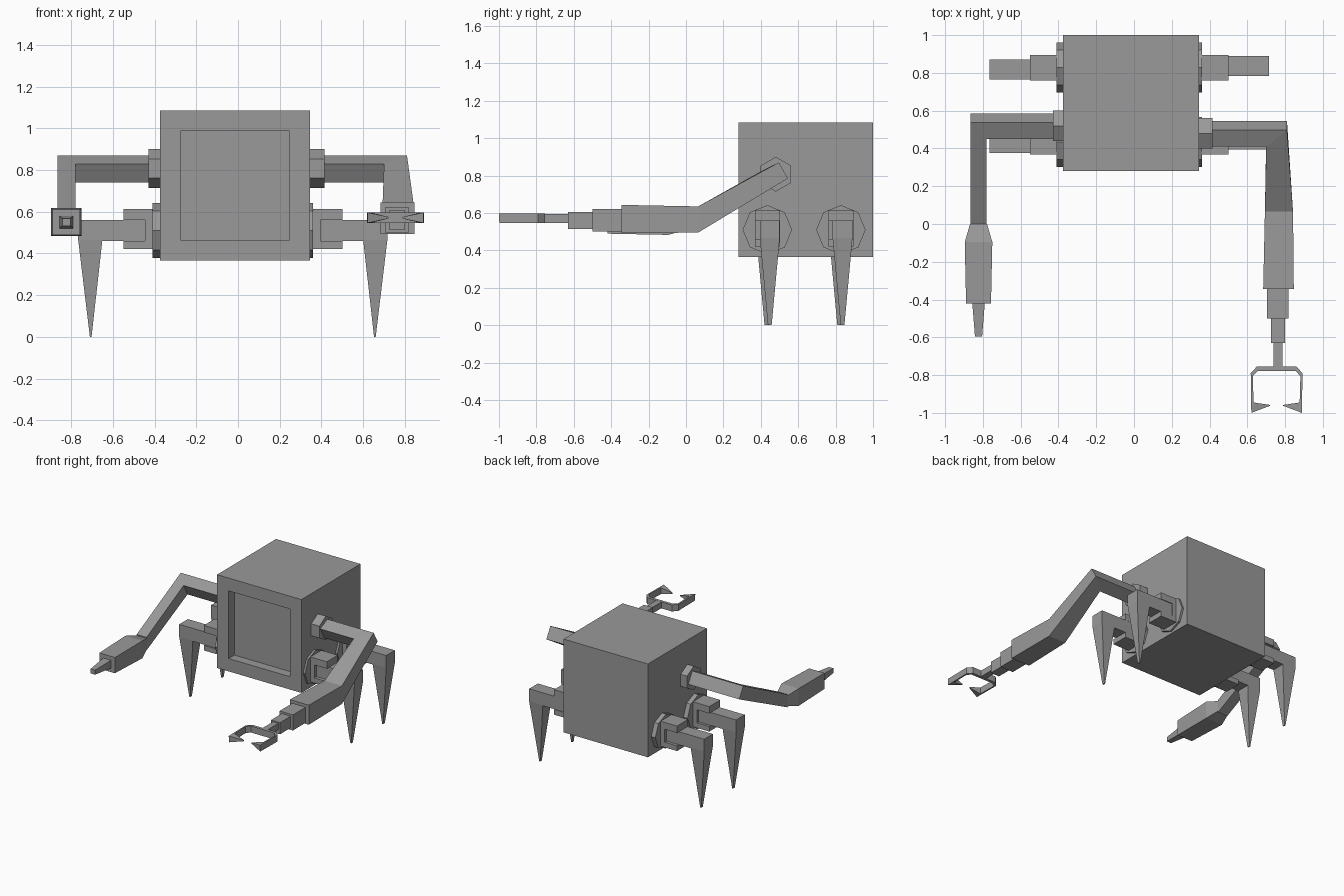
import bpy, bmesh, math

if "Cube" in bpy.data.objects:
    bpy.data.objects.remove(bpy.data.objects["Cube"])

grey = bpy.data.materials.new("robot_grey")
grey.diffuse_color = (0.32, 0.32, 0.32, 1)
grey.use_nodes = True
grey.node_tree.nodes["Principled BSDF"].inputs["Base Color"].default_value = grey.diffuse_color


def finish(name, bm):
    bmesh.ops.recalc_face_normals(bm, faces=bm.faces)
    mesh = bpy.data.meshes.new(name)
    bm.to_mesh(mesh)
    bm.free()
    mesh.materials.append(grey)
    ob = bpy.data.objects.new(name, mesh)
    bpy.context.collection.objects.link(ob)
    return ob


def loft(name, sections):
    """Skin a list of matching rings and cap both ends."""
    bm = bmesh.new()
    rings = [[bm.verts.new(p) for p in s] for s in sections]
    n = len(rings[0])
    for a, b in zip(rings, rings[1:]):
        for i in range(n):
            j = (i + 1) % n
            bm.faces.new((a[i], a[j], b[j], b[i]))
    bm.faces.new(rings[0])
    bm.faces.new(rings[-1])
    return finish(name, bm)


def rect_y(y, x0, x1, z0, z1):
    """Rectangle facing along y, ordered x0 top, x0 bottom, x1 bottom, x1 top."""
    return [(x0, y, z1), (x0, y, z0), (x1, y, z0), (x1, y, z1)]


def rect_z(z, x, y, hx, hy):
    return [(x - hx, y - hy, z), (x + hx, y - hy, z), (x + hx, y + hy, z), (x - hx, y + hy, z)]


def box(name, x0, x1, y0, y1, z0, z1):
    return loft(name, [rect_y(y0, x0, x1, z0, z1), rect_y(y1, x0, x1, z0, z1)])


def disc_x(name, x0, x1, y, z, r, sides):
    """Prism along x with a corner pointing up."""
    ring = [(y + r * math.sin(math.tau * i / sides), z + r * math.cos(math.tau * i / sides))
            for i in range(sides)]
    return loft(name, [[(x, a, b) for a, b in ring] for x in (x0, x1)])


# Cube body with a recessed front panel
body = box("body", -0.375, 0.345, 0.28, 1.0, 0.365, 1.085)
bm = bmesh.new()
bm.from_mesh(body.data)
front = [f for f in bm.faces if f.normal.y < -0.9]
bmesh.ops.inset_region(bm, faces=front, thickness=0.14)
inner = [f for f in bm.faces if f.normal.y < -0.9 and abs(f.calc_center_median().x + 0.015) < 0.01
         and abs(f.calc_center_median().z - 0.725) < 0.01]
pit = bmesh.ops.extrude_face_region(bm, geom=inner)
bmesh.ops.translate(bm, vec=(0, 0.07, 0), verts=[v for v in pit["geom"] if isinstance(v, bmesh.types.BMVert)])
bmesh.ops.delete(bm, geom=[f for f in inner if f.is_valid], context='FACES_ONLY')
bm.to_mesh(body.data)
bm.free()

# Four legs: octagonal hub, fork bracket, beam and spike
MID = -0.025
for side, s in (("left", -1), ("right", 1)):
    for place, hub_y, leg_y in (("front", 0.435, 0.439), ("rear", 0.828, 0.828)):
        tag = f"{place}_{side}"
        leg_y += s * 0.009
        X = lambda v: MID + s * v
        disc_x("leg_hub_" + tag, X(0.33), X(0.385), hub_y, 0.51, 0.132, 8)
        y0, y1 = hub_y - 0.067, hub_y + 0.067
        box("fork_plate_" + tag, X(0.38), X(0.42), y0, y1, 0.42, 0.613)
        box("fork_top_" + tag, X(0.42), X(0.525), y0, y1, 0.56, 0.613)
        box("fork_bottom_" + tag, X(0.42), X(0.525), y0, y1, 0.42, 0.46)
        box("leg_beam_" + tag, X(0.42), X(0.63), leg_y - 0.053, leg_y + 0.053, 0.46, 0.56)
        loft("leg_spike_" + tag, [rect_z(0.56, X(0.683), leg_y, 0.058, 0.053),
                                  rect_z(0.465, X(0.683), leg_y, 0.058, 0.053),
                                  rect_z(0, X(0.681), leg_y, 0.004, 0.01)])

# Shoulder hubs
disc_x("shoulder_left", -0.43, -0.36, 0.52, 0.807, 0.093, 6)
disc_x("shoulder_right", 0.33, 0.415, 0.48, 0.807, 0.093, 6)


def upper_arm(x_start, x_out, x_in, dy):
    """Tilted square beam: start ring and mitred outer ring."""
    ring = [(0.497, 0.87), (0.545, 0.785), (0.457, 0.741), (0.41, 0.828)]
    xs = (x_out, x_out, x_in, x_in)
    return [[(x_start, y + dy, z) for y, z in ring],
            [(x, y + dy, z) for x, (y, z) in zip(xs, ring)]]


# Right arm with telescoping wrist
loft("arm_right", upper_arm(0.40, 0.81, 0.70, 0) + [
    rect_y(0.065, 0.842, 0.693, 0.495, 0.635),
    rect_y(-0.345, 0.846, 0.684, 0.492, 0.643)])
for i, (y0, y1, hx, z0, z1) in enumerate(((-0.50, -0.345, 0.057, 0.50, 0.62),
                                          (-0.63, -0.50, 0.038, 0.515, 0.605),
                                          (-0.765, -0.63, 0.023, 0.547, 0.595))):
    box(f"wrist_step_{i + 1}", 0.762 - hx, 0.762 + hx, y0, y1, z0, z1)

# Pincer: outer point, inner point and half height at each stop
stops = [((0, -0.755), (0, -0.777), 0.025),
         ((0.105, -0.755), (0.10, -0.777), 0.025),
         ((0.137, -0.79), (0.126, -0.805), 0.025),
         ((0.134, -0.998), (0.122, -0.945), 0.025),
         ((0.034, -0.962), (0.034, -0.958), 0.004)]
for side, s in (("left", -1), ("right", 1)):
    loft("pincer_" + side, [[(0.755 + s * o[0], o[1], 0.571 + h), (0.755 + s * o[0], o[1], 0.571 - h),
                             (0.755 + s * i[0], i[1], 0.571 - h), (0.755 + s * i[0], i[1], 0.571 + h)]
                            for o, i, h in stops])
bpy.data.objects["pincer_left"].data.vertices[12].co.y = -1.0
bpy.data.objects["pincer_right"].data.vertices[12].co.y = -1.0

# Left arm ending in a flared hand with a nozzle
loft("arm_left", upper_arm(-0.42, -0.865, -0.78, 0.041) + [rect_y(0, -0.865, -0.78, 0.50, 0.60)])


def square(y, h):
    return rect_y(y, -0.823 - h, -0.823 + h, 0.55 - h * 0.92, 0.55 + h * 0.92)


loft("hand_left", [square(0, 0.045), square(-0.095, 0.073), square(-0.42, 0.066)])
loft("nozzle_left", [square(-0.42, 0.033), square(-0.595, 0.019)])
